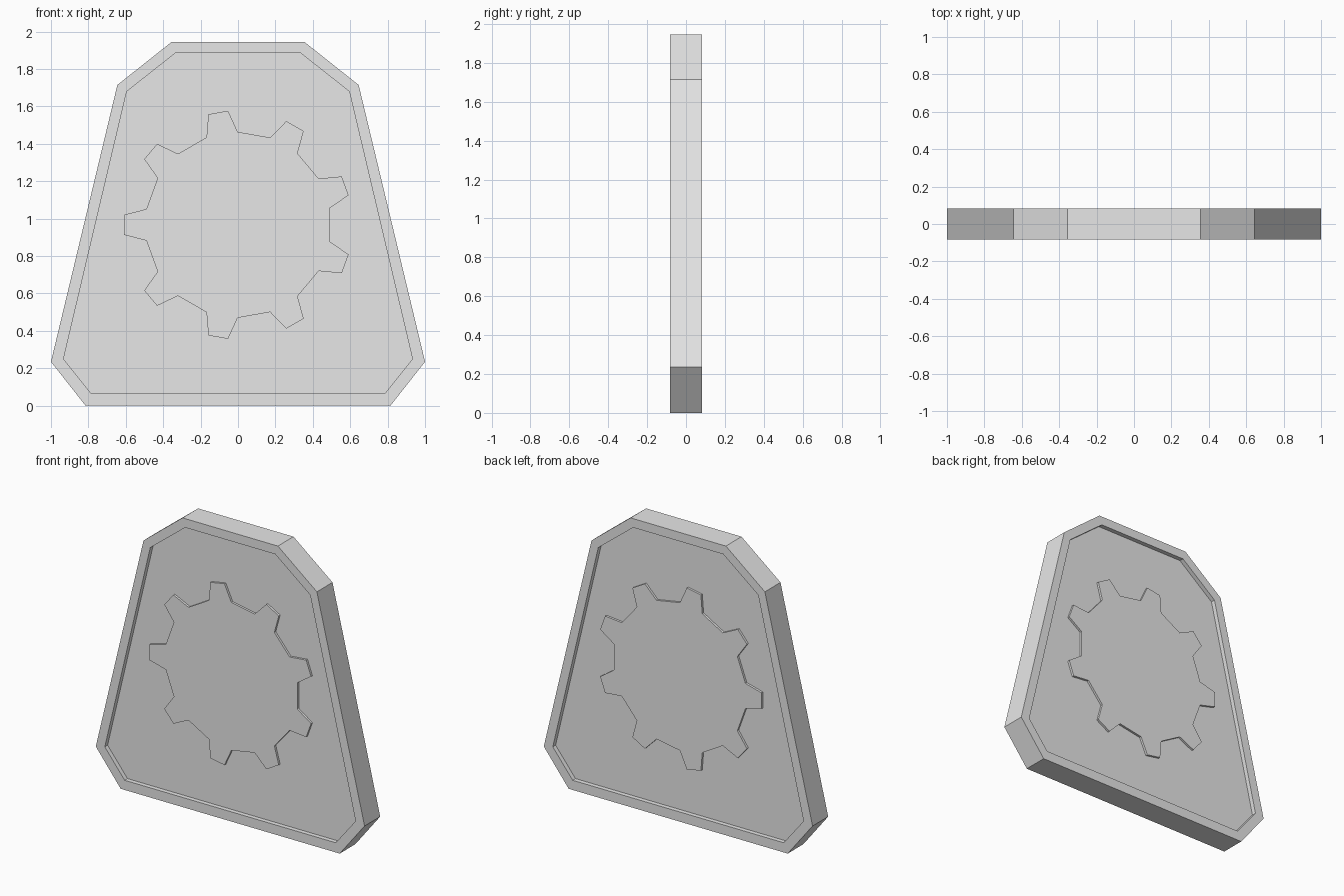
import bpy
import bmesh
import math

if "Cube" in bpy.data.objects:
    bpy.data.objects.remove(bpy.data.objects["Cube"], do_unlink=True)

grey = bpy.data.materials.new("light_grey")
grey.use_nodes = True
grey.diffuse_color = (0.8, 0.8, 0.8, 1)
grey.node_tree.nodes["Principled BSDF"].inputs["Base Color"].default_value = (0.8, 0.8, 0.8, 1)

HALF_DEPTH = 0.083   # rim face
PANEL_DEPTH = 0.053  # recessed panel face
GEAR_DEPTH = 0.068   # raised gear face
GEAR_HEIGHT = 0.967


def mirrored(right_side):
    """Close a right-hand profile by mirroring it across x = 0."""
    return right_side + [(-x, z) for x, z in reversed(right_side)]


def loft(name, sections):
    """Join (outline, y) sections in order and cap both ends."""
    bm = bmesh.new()
    loops = [[bm.verts.new((x, y, z)) for x, z in outline] for outline, y in sections]
    for a, b in zip(loops, loops[1:]):
        n = len(a)
        for i in range(n):
            j = (i + 1) % n
            bm.faces.new((a[i], a[j], b[j], b[i]))
    bm.faces.new(loops[0])
    bm.faces.new(loops[-1])
    bmesh.ops.recalc_face_normals(bm, faces=bm.faces)
    mesh = bpy.data.meshes.new(name)
    bm.to_mesh(mesh)
    bm.free()
    mesh.materials.append(grey)
    obj = bpy.data.objects.new(name, mesh)
    bpy.context.collection.objects.link(obj)
    return obj


# Plaque with a raised rim and a recessed panel on both sides
outer = mirrored([(0.815, 0), (1.0, 0.235), (0.645, 1.715), (0.355, 1.945)])
inner = mirrored([(0.785, 0.065), (0.933, 0.25), (0.595, 1.68), (0.335, 1.885)])
loft("plaque", [
    (inner, -PANEL_DEPTH), (inner, -HALF_DEPTH), (outer, -HALF_DEPTH),
    (outer, HALF_DEPTH), (inner, HALF_DEPTH), (inner, PANEL_DEPTH),
])

# Nine-toothed gear standing out of both panels, one tooth pointing to -x
TEETH = 9
gear = []
for i in range(TEETH):
    middle = math.pi + i * math.tau / TEETH
    for offset, radius in ((-9.8, 0.497), (-5, 0.612), (5, 0.612), (9.8, 0.497)):
        a = middle + math.radians(offset)
        gear.append((radius * math.cos(a), GEAR_HEIGHT + radius * math.sin(a)))
loft("gear_relief", [(gear, -GEAR_DEPTH), (gear, GEAR_DEPTH)])
